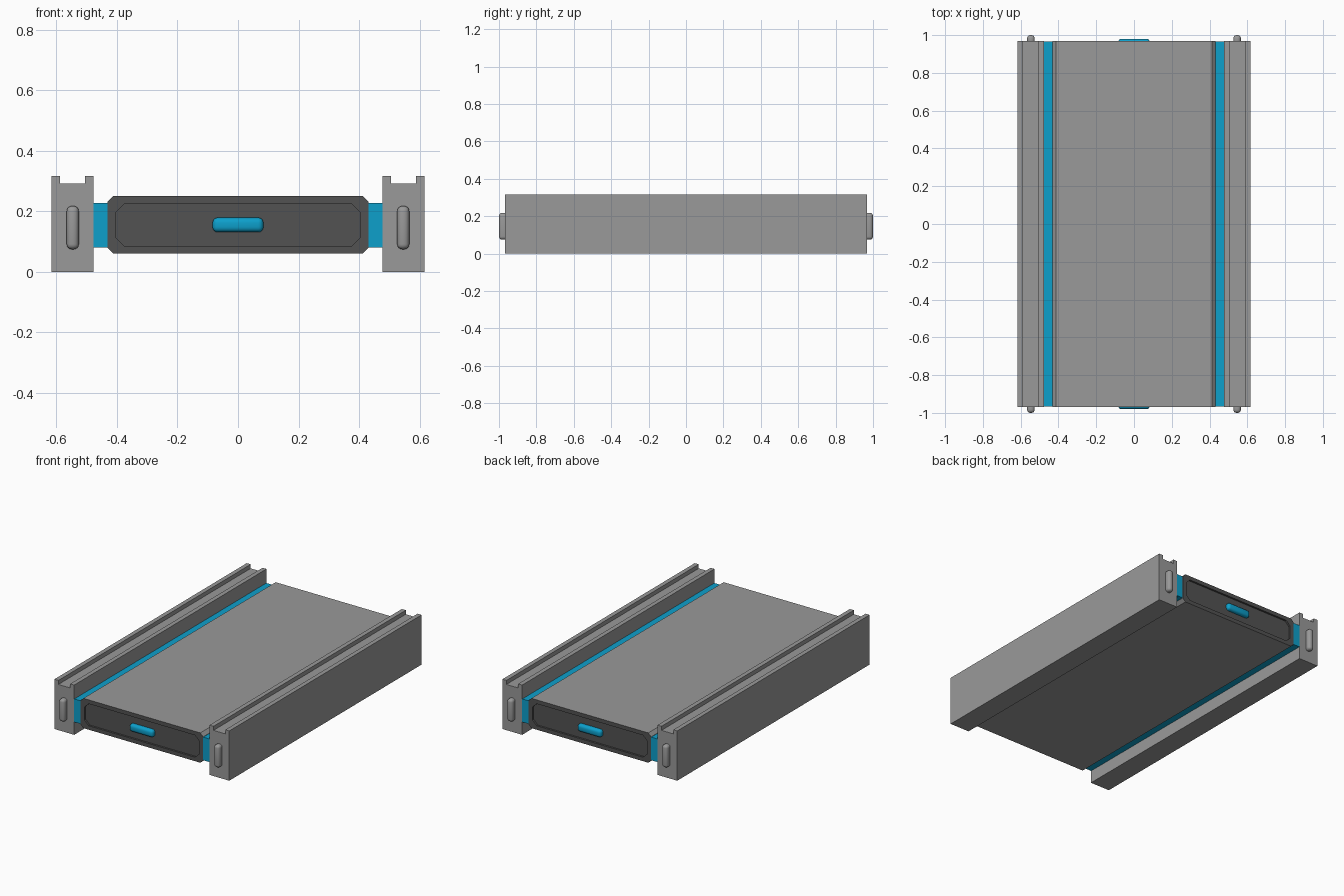
import bpy, bmesh

if "Cube" in bpy.data.objects:
    bpy.data.objects.remove(bpy.data.objects["Cube"])

L = 0.968      # half length of rails and body
ZC = 0.155     # height of the body centre


def material(name, rgb):
    m = bpy.data.materials.new(name)
    m.diffuse_color = (*rgb, 1)
    m.use_nodes = True
    m.node_tree.nodes["Principled BSDF"].inputs["Base Color"].default_value = m.diffuse_color
    return m


GREY = material("mid grey", (0.32, 0.32, 0.32))
DARK = material("dark grey", (0.085, 0.085, 0.085))
BLUE = material("bright blue", (0.004, 0.35, 0.60))


def loft(name, rings, mats, dark_rule=None):
    """Join (y, [(x, z), ...]) rings into a closed solid."""
    bm = bmesh.new()
    vs = [[bm.verts.new((x, y, z)) for x, z in pts] for y, pts in rings]
    n = len(vs[0])
    for i in range(len(vs) - 1):
        for j in range(n):
            k = (j + 1) % n
            f = bm.faces.new((vs[i][j], vs[i][k], vs[i + 1][k], vs[i + 1][j]))
            f.material_index = 1 if dark_rule and dark_rule(i) else 0
    for ring in (vs[0], vs[-1]):
        f = bm.faces.new(ring)
        f.material_index = 1 if dark_rule else 0
    bmesh.ops.recalc_face_normals(bm, faces=bm.faces)
    me = bpy.data.meshes.new(name)
    bm.to_mesh(me)
    bm.free()
    for m in mats:
        me.materials.append(m)
    ob = bpy.data.objects.new(name, me)
    bpy.context.collection.objects.link(ob)
    return ob


def rect(x0, x1, z0, z1):
    return [(x0, z0), (x1, z0), (x1, z1), (x0, z1)]


def octagon(hx, hz, c):
    pts = [(hx - c, -hz), (hx, c - hz), (hx, hz - c), (hx - c, hz)]
    pts += [(-x, -z) for x, z in pts]
    return [(x, ZC + z) for x, z in pts]


def rounded_block(name, x, y, z, sx, sy, sz, r, mat):
    ob = loft(name, [(-sy / 2, rect(-sx / 2, sx / 2, -sz / 2, sz / 2)),
                     (sy / 2, rect(-sx / 2, sx / 2, -sz / 2, sz / 2))], [mat])
    ob.location = (x, y, z)
    b = ob.modifiers.new("round", 'BEVEL')
    b.width, b.segments = r, 4
    for p in ob.data.polygons:
        p.use_smooth = True


# chamfered body with recessed dark end panels
outer, inner = octagon(0.432, 0.095, 0.02), octagon(0.405, 0.07, 0.03)
R = L - 0.012
loft("body", [(-R, inner), (-L, inner), (-L, outer),
              (L, outer), (L, inner), (R, inner)],
     [GREY, DARK], lambda i: i != 2)

for s, side in ((-1, "left"), (1, "right")):
    # grooved side rail
    rail = [(0.477, 0), (0.616, 0), (0.616, 0.317), (0.588, 0.317),
            (0.588, 0.291), (0.505, 0.291), (0.505, 0.317), (0.477, 0.317)]
    prof = [(s * x, z) for x, z in rail]
    loft(side + "_rail", [(-L, prof), (L, prof)], [GREY])
    # blue strip joining the rail to the body
    strip = rect(s * 0.425, s * 0.485, 0.081, 0.228)
    loft(side + "_strip", [(1 - L - 1 + 0.001, strip), (L - 0.001, strip)], [BLUE])
    # rounded pins on both ends of the rail
    for e, end in ((-1, "front"), (1, "back")):
        rounded_block(f"{side}_{end}_pin", s * 0.546, e * 0.975, 0.146,
                      0.04, 0.05, 0.143, 0.017, GREY)

# blue handles in the end panels
for e, end in ((-1, "front"), (1, "back")):
    rounded_block(end + "_handle", 0, e * 0.955, ZC,
                  0.168, 0.05, 0.048, 0.017, BLUE)
